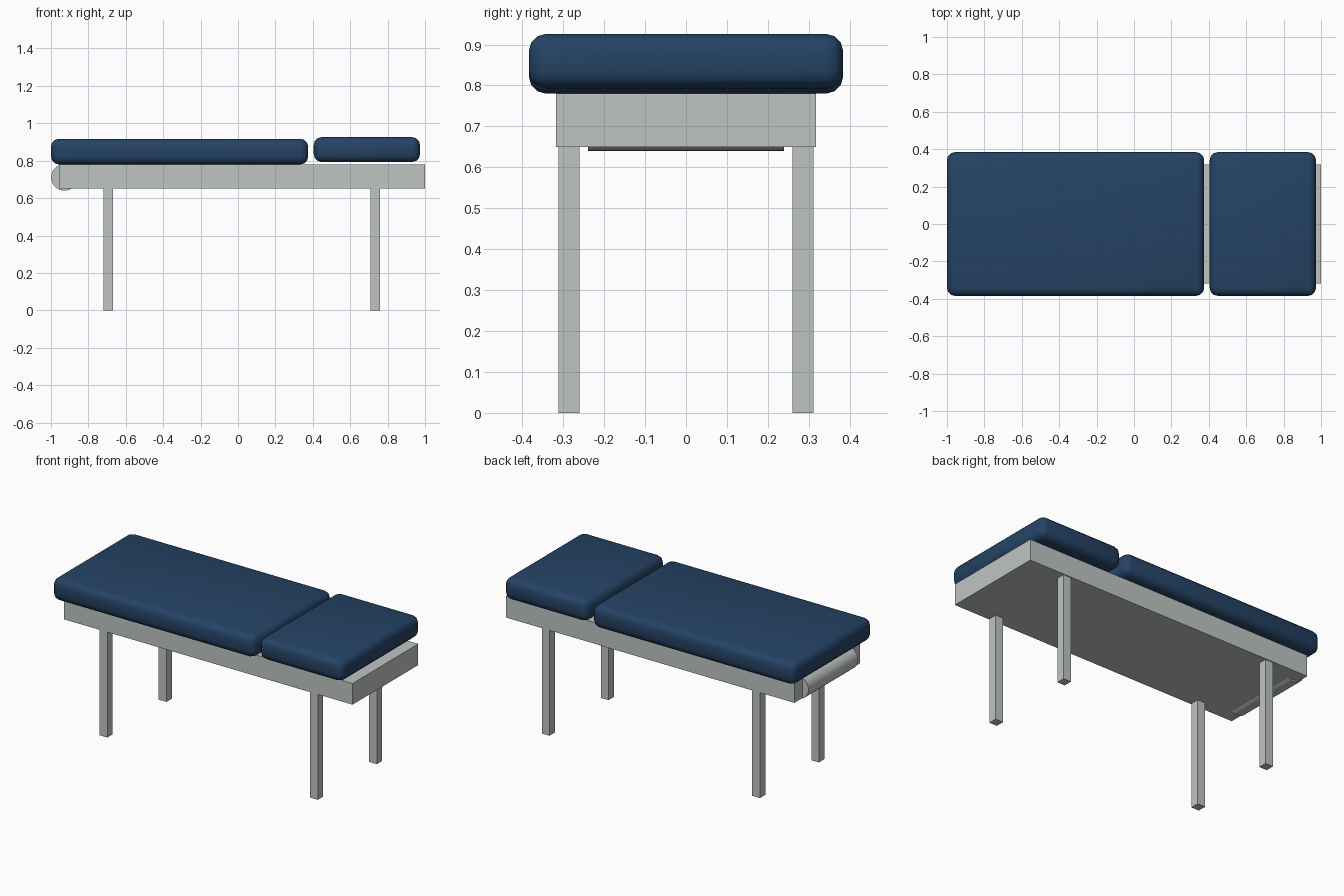
import bpy, math

if "Cube" in bpy.data.objects:
    bpy.data.objects.remove(bpy.data.objects["Cube"])


def material(name, rgb):
    m = bpy.data.materials.new(name)
    m.diffuse_color = (*rgb, 1)
    m.use_nodes = True
    m.node_tree.nodes["Principled BSDF"].inputs["Base Color"].default_value = m.diffuse_color
    return m


blue = material("blue_vinyl", (0.018, 0.056, 0.13))
grey = material("pale_grey_metal", (0.52, 0.555, 0.545))


def box(name, lo, hi, mat, bevel=0.0):
    """Box between two corners, optionally rounded and smooth."""
    bpy.ops.mesh.primitive_cube_add(
        size=1, location=[(a + b) / 2 for a, b in zip(lo, hi)])
    ob = bpy.context.object
    ob.name = name
    ob.scale = [b - a for a, b in zip(lo, hi)]
    bpy.ops.object.transform_apply(location=False, rotation=False, scale=True)
    ob.data.materials.append(mat)
    if bevel:
        mod = ob.modifiers.new("rounding", 'BEVEL')
        mod.width = bevel
        mod.segments = 3
        bpy.ops.object.modifier_apply(modifier=mod.name)
        bpy.ops.object.shade_smooth_by_angle(angle=math.radians(40))
    return ob


# Padded cushions
box("long_cushion", (-1.0, -0.384, 0.78), (0.375, 0.384, 0.917), blue, 0.042)
box("head_cushion", (0.405, -0.384, 0.793), (0.973, 0.384, 0.926), blue, 0.042)

# Table frame
box("frame", (-0.958, -0.318, 0.65), (1.0, 0.318, 0.78), grey)

# Four square legs
for xname, x in (("foot", -0.694), ("head", 0.734)):
    for yname, y in (("front", -0.286), ("back", 0.286)):
        box(f"{xname}_{yname}_leg", (x - 0.026, y - 0.026, 0),
            (x + 0.026, y + 0.026, 0.652), grey)

# Paper roll at the foot end
bpy.ops.mesh.primitive_cylinder_add(
    vertices=32, radius=0.071, depth=0.48, location=(-0.928, 0, 0.711),
    rotation=(math.pi / 2, 0, 0))
roll = bpy.context.object
roll.name = "paper_roll"
roll.data.materials.append(grey)
bpy.ops.object.shade_smooth_by_angle(angle=math.radians(40))
